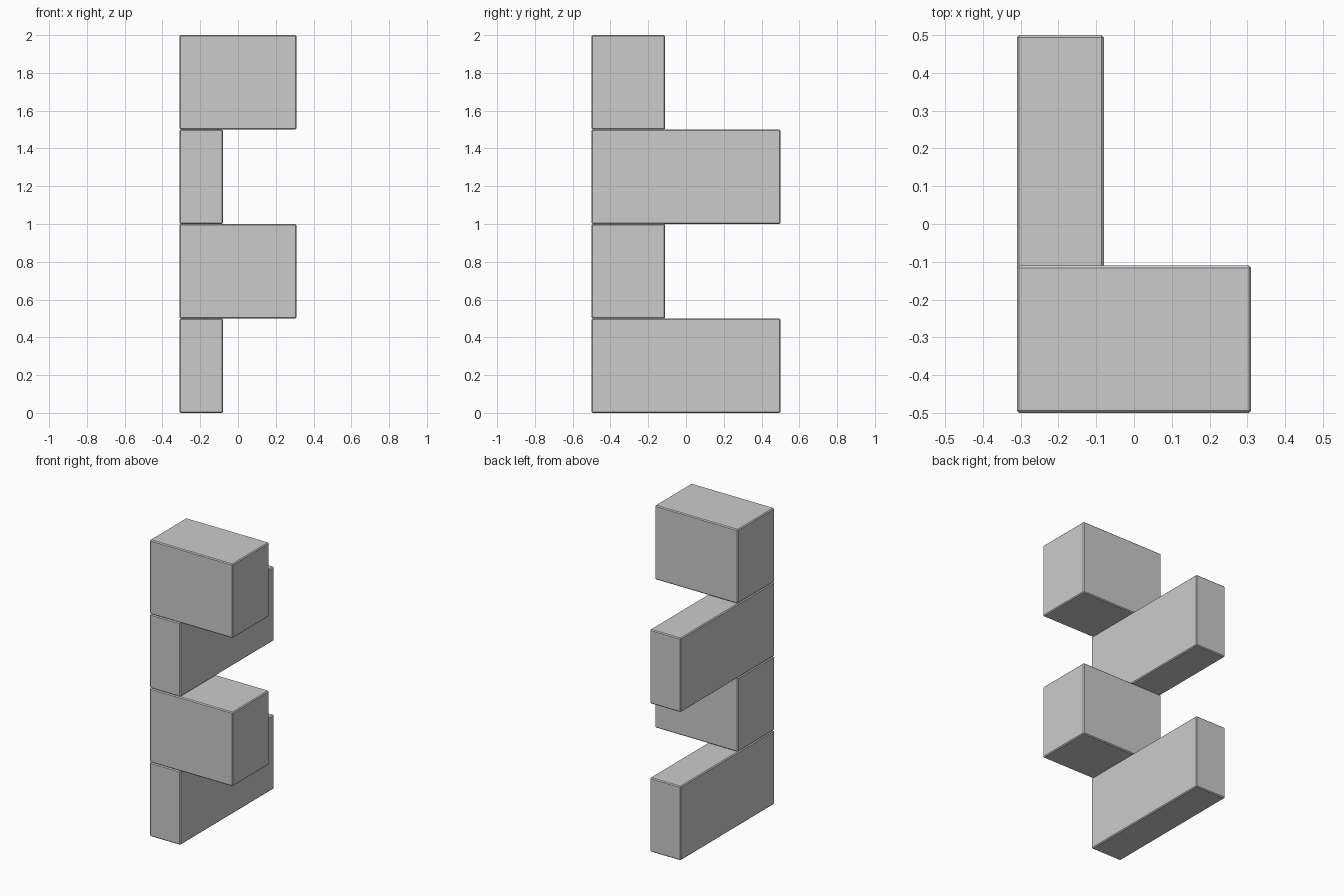
import bpy

if "Cube" in bpy.data.objects:
    bpy.data.objects.remove(bpy.data.objects["Cube"])

COURSE = 0.5      # height of each stone
X0, Y0 = -0.31, -0.5   # shared outer corner of the stack


def stone(name, level, width, depth):
    """Box sitting in the outer corner, with slightly chamfered edges."""
    bpy.ops.mesh.primitive_cube_add(
        size=1, location=(X0 + width / 2, Y0 + depth / 2, (level + 0.5) * COURSE))
    ob = bpy.context.object
    ob.name = name
    ob.scale = (width, depth, COURSE)
    bpy.ops.object.transform_apply(location=False, rotation=False, scale=True)
    bevel = ob.modifiers.new("chamfer", 'BEVEL')
    bevel.width = 0.006
    bevel.segments = 1


# Corner stones alternate between running back and running sideways
for level in range(4):
    if level % 2 == 0:
        stone(f"long_stone_{level}", level, 0.23, 1.0)
    else:
        stone(f"wide_stone_{level}", level, 0.62, 0.39)
